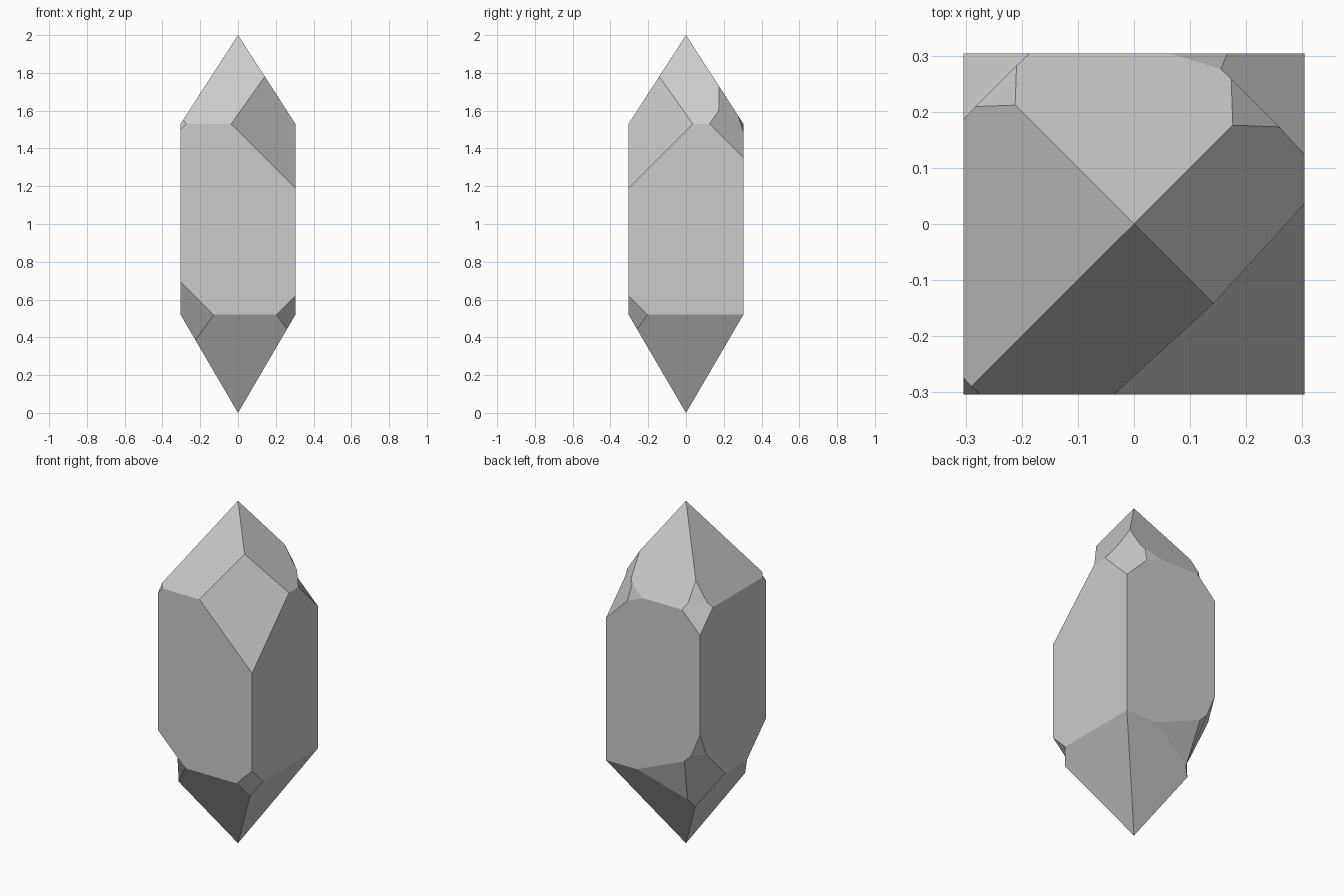
import bpy, bmesh
from mathutils import Vector

if "Cube" in bpy.data.objects:
    bpy.data.objects.remove(bpy.data.objects["Cube"])

R = 0.304               # half width of the square prism
LOW, HIGH = 0.52, 1.53  # shoulder heights

# Square prism with a pyramid at each end
bm = bmesh.new()
signs = [(-1, -1), (1, -1), (1, 1), (-1, 1)]
lower = [bm.verts.new((x * R, y * R, LOW)) for x, y in signs]
upper = [bm.verts.new((x * R, y * R, HIGH)) for x, y in signs]
foot = bm.verts.new((0, 0, 0))
tip = bm.verts.new((0, 0, 2))
for i in range(4):
    j = (i + 1) % 4
    bm.faces.new((lower[i], lower[j], upper[j], upper[i]))
    bm.faces.new((upper[i], upper[j], tip))
    bm.faces.new((lower[j], lower[i], foot))


def chip(point, size):
    """Cut the corner nearest to point, size measured along its edges."""
    p = Vector(point)
    v = min(bm.verts, key=lambda w: (w.co - p).length)
    bmesh.ops.bevel(bm, geom=[v], offset=size, offset_type='OFFSET', segments=1,
                    profile=0.5, affect='VERTICES', clamp_overlap=False)


# Main facets on the shoulder corners
for x, y, z, size in [(1, -1, HIGH, 0.34), (-1, -1, HIGH, 0.03),
                      (1, 1, HIGH, 0.18), (-1, 1, HIGH, 0.118),
                      (1, -1, LOW, 0.10), (-1, -1, LOW, 0.175),
                      (-1, 1, LOW, 0.23)]:
    chip((x * R, y * R, z), size)

# Smaller facets on corners left by the main ones
chip((-0.246, 0.246, 1.62), 0.075)
chip((0.217, 0.217, 1.663), 0.088)
chip((0.125, R, HIGH), 0.06)
chip((-0.073, R, LOW), 0.18)
chip((-R, R, 0.75), 0.08)

bmesh.ops.recalc_face_normals(bm, faces=bm.faces[:])
mesh = bpy.data.meshes.new("crystal")
bm.to_mesh(mesh)
bm.free()
crystal = bpy.data.objects.new("crystal", mesh)
bpy.context.collection.objects.link(crystal)
